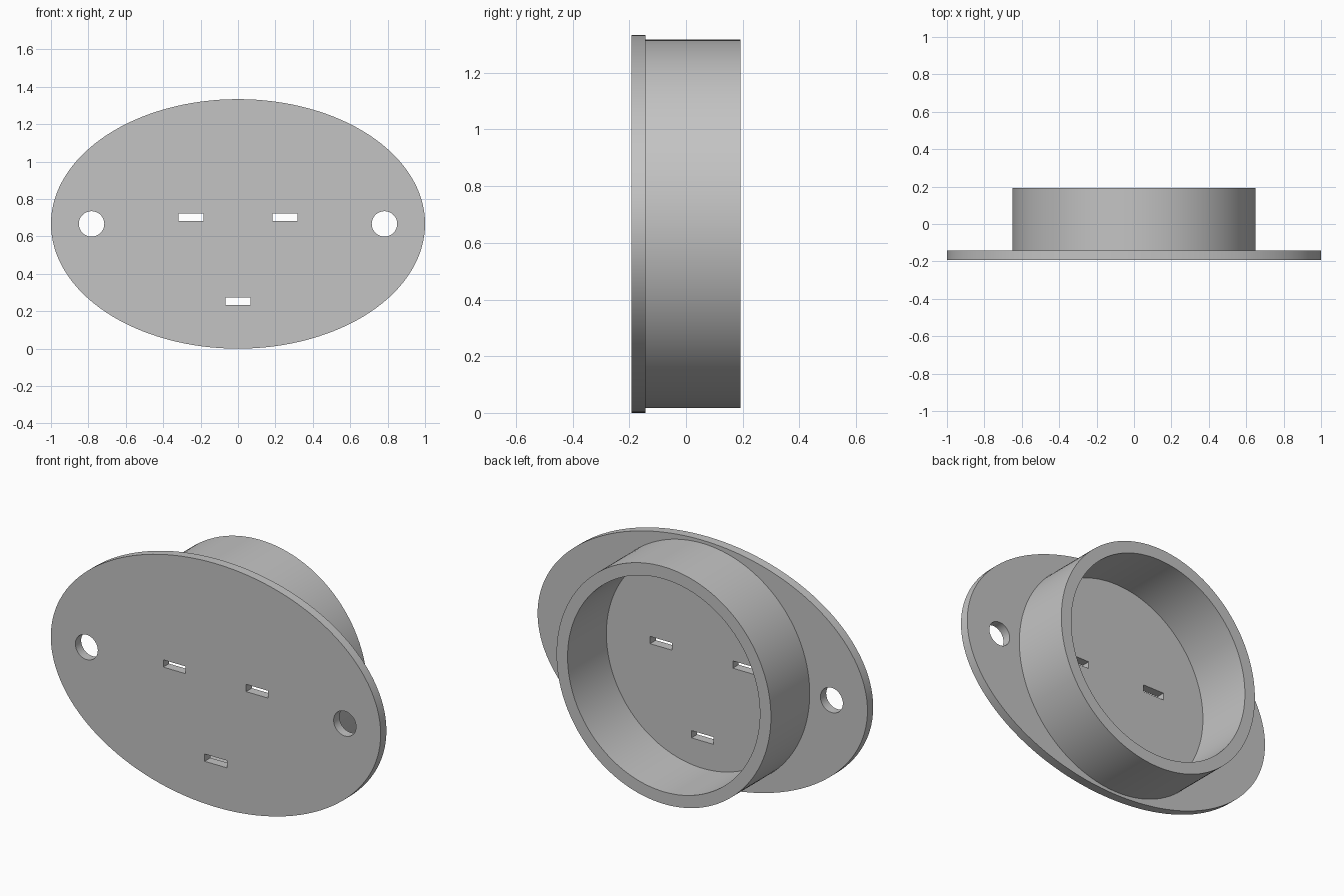
import bpy
import bmesh
import math
from mathutils import Matrix, Vector

if "Cube" in bpy.data.objects:
    bpy.data.objects.remove(bpy.data.objects["Cube"], do_unlink=True)

# Main dimensions
MID_Z = 0.667
FRONT, PLATE_BACK, BACK = -0.193, -0.143, 0.193
OUTER_R, INNER_R = 0.65, 0.583

grey = bpy.data.materials.new("plain grey")
grey.use_nodes = True
colour = (0.55, 0.55, 0.55, 1)
grey.diffuse_color = colour
grey.node_tree.nodes["Principled BSDF"].inputs["Base Color"].default_value = colour


def add_object(name, bm):
    mesh = bpy.data.meshes.new(name)
    bmesh.ops.recalc_face_normals(bm, faces=bm.faces)
    bm.to_mesh(mesh)
    bm.free()
    mesh.materials.append(grey)
    obj = bpy.data.objects.new(name, mesh)
    bpy.context.collection.objects.link(obj)
    return obj


def disc(name, x, z, rx, rz, y0, y1, segments):
    """Elliptical cylinder running along y."""
    bm = bmesh.new()
    bmesh.ops.create_cone(bm, cap_ends=True, segments=segments,
                          radius1=1, radius2=1, depth=1)
    bm.transform(Matrix.Translation((x, (y0 + y1) / 2, z))
                 @ Matrix.Diagonal((rx, y1 - y0, rz, 1))
                 @ Matrix.Rotation(math.pi / 2, 4, "X"))
    return add_object(name, bm)


def box(name, x, z, width, height, y0, y1):
    bm = bmesh.new()
    bmesh.ops.create_cube(bm, size=1)
    bm.transform(Matrix.Translation((x, (y0 + y1) / 2, z))
                 @ Matrix.Diagonal((width, y1 - y0, height, 1)))
    return add_object(name, bm)


def cut(target, cutters):
    bpy.context.view_layer.objects.active = target
    for cutter in cutters:
        mod = target.modifiers.new("cut", "BOOLEAN")
        mod.operation = "DIFFERENCE"
        mod.solver = "EXACT"
        mod.object = cutter
        bpy.ops.object.modifier_apply(modifier=mod.name)
        bpy.data.objects.remove(cutter, do_unlink=True)


def smooth(obj):
    bpy.ops.object.select_all(action="DESELECT")
    obj.select_set(True)
    bpy.context.view_layer.objects.active = obj
    bpy.ops.object.shade_smooth_by_angle(angle=math.radians(30))


# Oval plate with two screw holes and three slots
plate = disc("oval_plate", 0, MID_Z, 1, MID_Z, FRONT, PLATE_BACK, 128)
y0, y1 = FRONT - 0.1, PLATE_BACK + 0.1
cutters = [disc("screw_hole_cutter", side * 0.783, MID_Z, 0.068, 0.068, y0, y1, 48)
           for side in (-1, 1)]
cutters += [box("slot_cutter", x, z, 0.134, 0.04, y0, y1)
            for x, z in ((-0.251, 0.702), (0.251, 0.702), (0, 0.253))]
cut(plate, cutters)
smooth(plate)

# Round collar on the back: a rectangular section spun about the y axis
bm = bmesh.new()
base = PLATE_BACK - 0.01
section = [bm.verts.new((r, y, MID_Z)) for r, y in
           ((INNER_R, base), (OUTER_R, base), (OUTER_R, BACK), (INNER_R, BACK))]
edges = [bm.edges.new((section[i], section[(i + 1) % 4])) for i in range(4)]
bmesh.ops.spin(bm, geom=section + edges, cent=Vector((0, 0, MID_Z)), axis=(0, 1, 0),
               angle=2 * math.pi, steps=128, use_merge=True)
bmesh.ops.remove_doubles(bm, verts=bm.verts, dist=0.0001)
collar = add_object("round_collar", bm)
smooth(collar)
